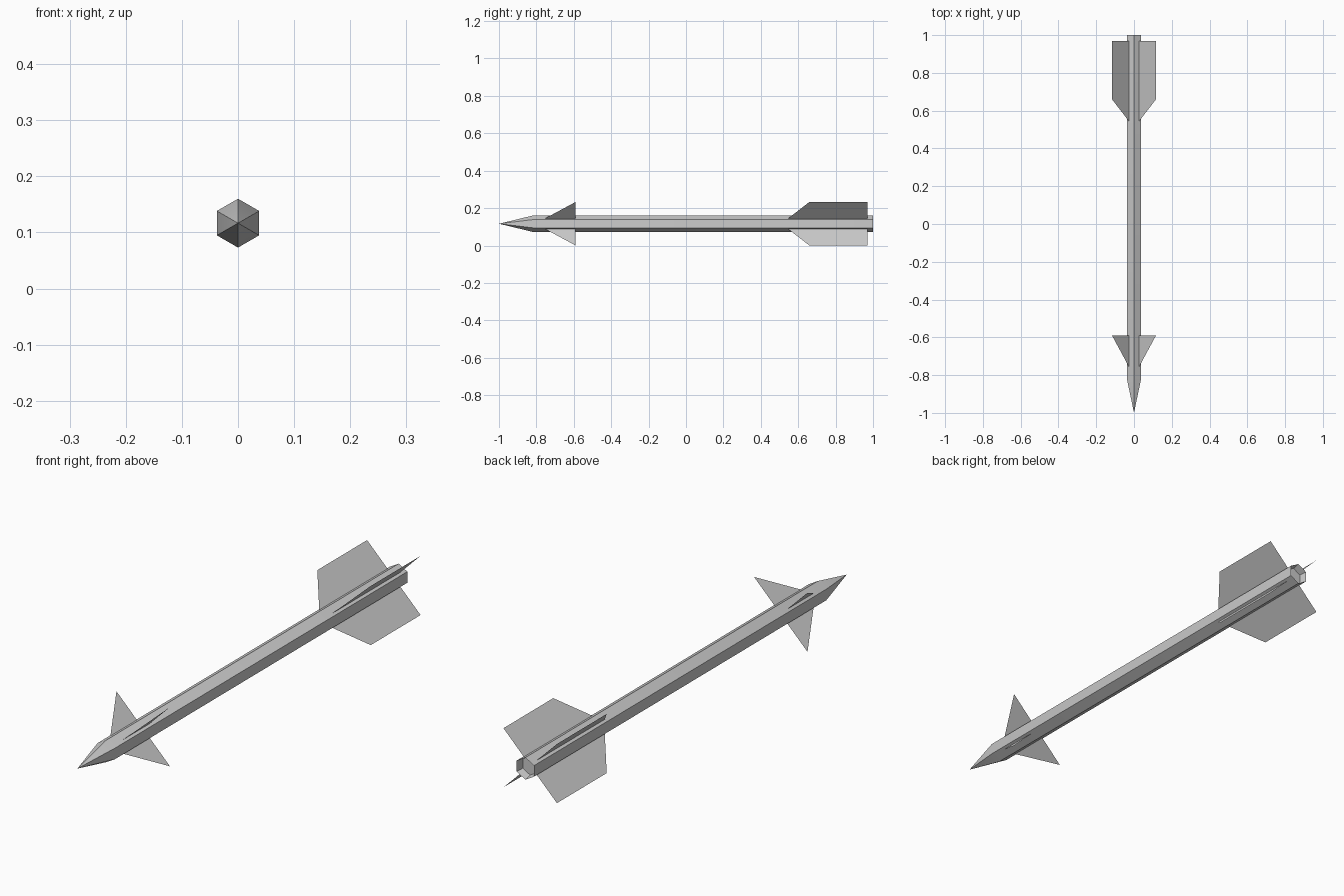
import bpy, bmesh
from math import cos, sin, pi

if "Cube" in bpy.data.objects:
    bpy.data.objects.remove(bpy.data.objects["Cube"])

ZC, R = 0.1165, 0.0435          # axis height, body radius


def make_object(name, bm):
    mesh = bpy.data.meshes.new(name)
    bm.to_mesh(mesh)
    bm.free()
    obj = bpy.data.objects.new(name, mesh)
    bpy.context.collection.objects.link(obj)
    return obj


def ring(bm, y, r):
    # six-sided ring with a corner at the top
    return [bm.verts.new((r * cos(pi / 2 + i * pi / 3), y,
                          ZC + r * sin(pi / 2 + i * pi / 3))) for i in range(6)]


def bridge(bm, a, b):
    return [bm.faces.new((a[i], b[i], b[(i + 1) % 6], a[(i + 1) % 6])) for i in range(6)]


# Body: pointed nose blending smoothly into a tube that is crisp at the tail
bm = bmesh.new()
shoulder, tail = ring(bm, -0.82, R), ring(bm, 1.0, R)
for i in range(6):
    tip = bm.verts.new((0, -1, ZC))     # own tip per facet keeps the point crisp
    bm.faces.new((tip, shoulder[i], shoulder[(i + 1) % 6]))
bridge(bm, shoulder, tail)
for a, b in zip(shoulder, tail):
    bm.edges.get((a, b)).smooth = False

# Recessed nozzle at the tail
inner = ring(bm, 0.97, R * 0.85)
nozzle = bridge(bm, tail, inner) + [bm.faces.new(inner)]
bmesh.ops.recalc_face_normals(bm, faces=bm.faces)
for f in bm.faces:
    f.smooth = f not in nozzle
for v in tail:
    for e in v.link_edges:
        e.smooth = False
make_object("body", bm)


# Thin fins set in an X around the body; profile is (offset, y)
def fins(name, profile):
    for n, (sx, sz) in enumerate([(1, 1), (-1, 1), (-1, -1), (1, -1)], 1):
        bm = bmesh.new()
        bm.faces.new([bm.verts.new((sx * d, y, ZC + sz * d)) for d, y in profile])
        make_object(f"{name}_{n}", bm)


fins("front_fin", [(0.0275, -0.755), (0.1165, -0.59), (0.0275, -0.59)])
fins("tail_fin", [(0.0275, 0.545), (0.1165, 0.66), (0.1165, 0.97), (0.0275, 0.97)])
